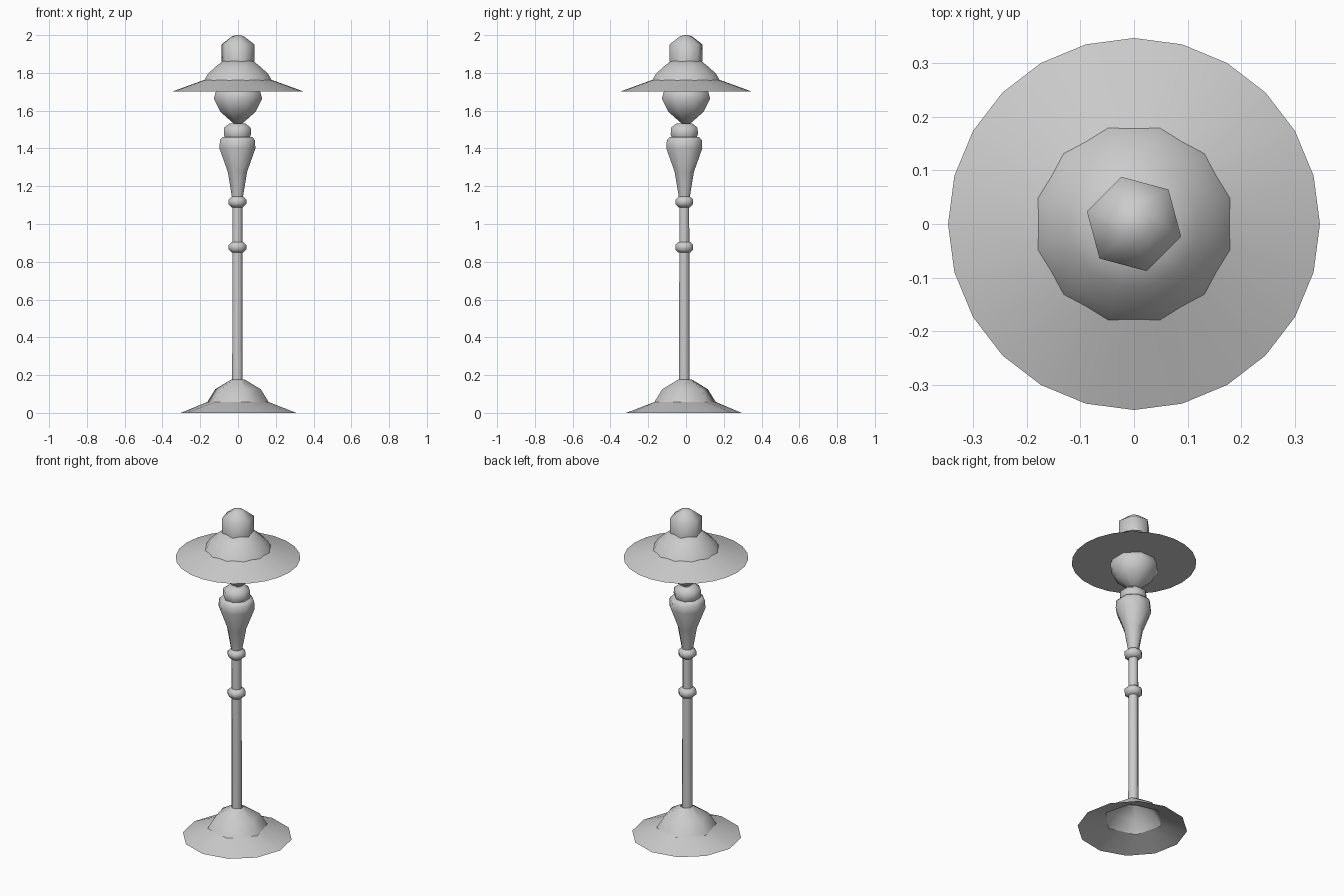
import bpy, bmesh, math

cube = bpy.data.objects.get("Cube")
if cube:
    bpy.data.objects.remove(cube, do_unlink=True)

grey = bpy.data.materials.new("grey_metal")
grey.use_nodes = True
tone = (0.6, 0.6, 0.6, 1)
grey.diffuse_color = tone
grey.node_tree.nodes["Principled BSDF"].inputs["Base Color"].default_value = tone


def ring(bm, radius, z, sides, turn, centre):
    """One loop of vertices; radius may be a function of the angle."""
    loop = []
    for i in range(sides):
        a = math.radians(turn) + math.tau * i / sides
        r = radius(a) if callable(radius) else radius
        loop.append(bm.verts.new((centre[0] + r * math.cos(a), centre[1] + r * math.sin(a), z)))
    return loop


def bridge(bm, low, high):
    n = len(low)
    for i in range(n):
        j = (i + 1) % n
        bm.faces.new((low[i], low[j], high[j], high[i]))


def finish(name, bm, sharp):
    mesh = bpy.data.meshes.new(name)
    bm.to_mesh(mesh)
    bm.free()
    mesh.materials.append(grey)
    obj = bpy.data.objects.new(name, mesh)
    bpy.context.collection.objects.link(obj)
    bpy.ops.object.select_all(action='DESELECT')
    bpy.context.view_layer.objects.active = obj
    obj.select_set(True)
    bpy.ops.object.shade_smooth_by_angle(angle=math.radians(sharp))
    return obj


def lathe(name, profile, sides, turn=45, centre=(0, 0), floor=True, roof=True, sharp=62):
    """Turned part from (radius, height) pairs, bottom to top."""
    bm = bmesh.new()
    loops = [ring(bm, r, z, sides, turn, centre) for r, z in profile]
    for low, high in zip(loops, loops[1:]):
        bridge(bm, low, high)
    if floor:
        bm.faces.new(loops[0][::-1])
    if roof:
        bm.faces.new(loops[-1])
    return finish(name, bm, sharp)


POST = (-0.003, -0.009)     # the post stands slightly off centre


# Base: twelve-sided skirt whose inner rim follows the hexagonal dome
def hexagon(angle):
    local = (angle - math.radians(45)) % math.radians(60) - math.radians(30)
    return 0.17 * math.cos(math.radians(30)) / math.cos(local)


bm = bmesh.new()
outer = ring(bm, 0.306, 0, 12, -4, (0.003, -0.011))
inner = ring(bm, hexagon, 0.057, 12, -15, (0, -0.005))
bridge(bm, outer, inner)
finish("base_skirt", bm, 40)

lathe("base_dome", [(0.17, 0.055), (0.125, 0.125), (0.035, 0.178)], 6,
      centre=(0, -0.005), floor=False, roof=False)

# Post and its collars
lathe("post", [(0.03, 0.165), (0.028, 1.16)], 8, 22.5, POST)
for name, z in (("lower_collar", 0.877), ("upper_collar", 1.117)):
    lathe(name, [(0.032, z - 0.029), (0.051, z - 0.012), (0.051, z + 0.012), (0.032, z + 0.029)],
          8, 22.5, POST)

# Flared vase and neck under the lamp
lathe("vase", [(0.031, 1.14), (0.055, 1.275), (0.103, 1.4), (0.1, 1.445), (0.085, 1.46)],
      8, 22.5, POST)
lathe("neck", [(0.07, 1.455), (0.078, 1.475), (0.076, 1.51), (0.045, 1.533)], 8, 22.5, POST)

# Lamp globe, partly hidden by the shade
lathe("globe", [(0.025, 1.532), (0.1, 1.593), (0.139, 1.665), (0.125, 1.705), (0.09, 1.74)],
      8, 22.5)

# Shade: wide brim, dome and hexagonal cap
lathe("shade_brim", [(0.347, 1.702), (0.178, 1.763)], 24, 0, sharp=15)
lathe("shade_dome", [(0.187, 1.758), (0.165, 1.795), (0.12, 1.835), (0.082, 1.864)], 12, 15,
      floor=False)
lathe("cap", [(0.091, 1.86), (0.091, 1.95), (0.035, 1.992), (0.012, 2.0)], 6)
